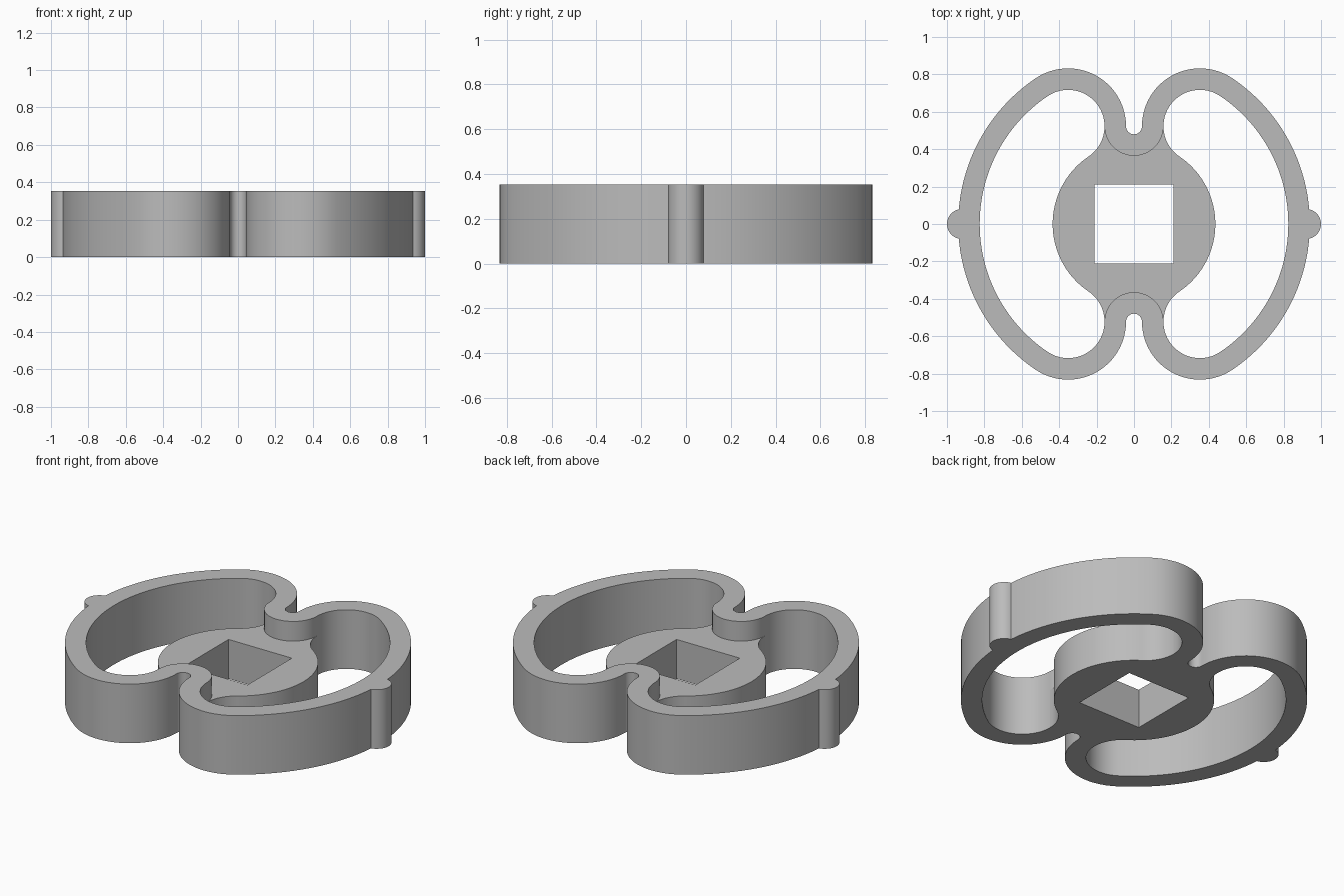
import bpy, bmesh
from math import sin, cos, radians, degrees, atan2, sqrt

if "Cube" in bpy.data.objects:
    bpy.data.objects.remove(bpy.data.objects["Cube"])

HEIGHT, HUB_HEIGHT = 0.354, 0.236
HALF_WALL = 0.0575
BAND_R, LOBE_R, NOTCH_R = 0.8825, 0.2525, 0.1
NUB_X, NUB_R = 0.92, 0.08
HOLE = 0.21

# The wall centreline is a chain of tangent arcs: band, lobe, notch
LOBE_X = LOBE_R + NOTCH_R
LOBE_Y = sqrt((BAND_R - LOBE_R) ** 2 - LOBE_X ** 2)
TANGENT = degrees(atan2(LOBE_Y, LOBE_X))

grey = bpy.data.materials.new("plain grey")
grey.use_nodes = True
grey.diffuse_color = (0.5, 0.5, 0.5, 1)
grey.node_tree.nodes["Principled BSDF"].inputs["Base Color"].default_value = (0.5, 0.5, 0.5, 1)


def arc(cx, cy, r, start, end, steps):
    angles = [radians(start + (end - start) * i / steps) for i in range(steps + 1)]
    return [(cx + r * cos(a), cy + r * sin(a)) for a in angles]


def mirror_quarter(quarter):
    """Close a loop from its +x +y quarter, dropping repeated points."""
    half = quarter + [(-x, y) for x, y in reversed(quarter)]
    loop = half + [(x, -y) for x, y in reversed(half)]
    clean = []
    for p in loop:
        if not clean or abs(p[0] - clean[-1][0]) + abs(p[1] - clean[-1][1]) > 1e-5:
            clean.append(p)
    if abs(clean[0][0] - clean[-1][0]) + abs(clean[0][1] - clean[-1][1]) < 1e-5:
        clean.pop()
    return clean


def wall_quarter(offset, start=0):
    return (arc(0, 0, BAND_R + offset, start, TANGENT, 24)
            + arc(LOBE_X, LOBE_Y, LOBE_R + offset, TANGENT, 180, 24)
            + arc(0, LOBE_Y, NOTCH_R - offset, 0, -90, 12))


def extrude_loops(name, loops, height):
    """Fill nested loops (inner ones become holes) and extrude them upward."""
    curve = bpy.data.curves.new(name, "CURVE")
    curve.dimensions = "2D"
    curve.fill_mode = "BOTH"
    curve.extrude = height / 2
    for loop in loops:
        spline = curve.splines.new("POLY")
        spline.points.add(len(loop) - 1)
        for point, (x, y) in zip(spline.points, loop):
            point.co = (x, y, 0, 1)
        spline.use_cyclic_u = True
    obj = bpy.data.objects.new(name, curve)
    bpy.context.collection.objects.link(obj)
    bpy.ops.object.select_all(action="DESELECT")
    obj.select_set(True)
    bpy.context.view_layer.objects.active = obj
    bpy.ops.object.convert(target="MESH")
    obj = bpy.context.view_layer.objects.active
    bm = bmesh.new()
    bm.from_mesh(obj.data)
    bmesh.ops.remove_doubles(bm, verts=bm.verts, dist=1e-5)
    bmesh.ops.translate(bm, verts=bm.verts, vec=(0, 0, height / 2))
    bmesh.ops.recalc_face_normals(bm, faces=bm.faces)
    bm.to_mesh(obj.data)
    bm.free()
    obj.data.materials.clear()
    obj.data.materials.append(grey)
    bpy.ops.object.shade_smooth_by_angle(angle=radians(30))
    return obj


# Flexible outer wall, with a rounded nub on each side
outer_r = BAND_R + HALF_WALL
meet_x = (outer_r ** 2 + NUB_X ** 2 - NUB_R ** 2) / (2 * NUB_X)
meet_y = sqrt(outer_r ** 2 - meet_x ** 2)
nub = arc(NUB_X, 0, NUB_R, 0, degrees(atan2(meet_y, meet_x - NUB_X)), 10)
outer = nub + wall_quarter(HALF_WALL, degrees(atan2(meet_y, meet_x)))
inner = wall_quarter(-HALF_WALL)
extrude_loops("spring_wall", [mirror_quarter(outer), mirror_quarter(inner)], HEIGHT)

# Lower hub, flared into the notches of the wall, with a square shaft hole
inner_lobe = LOBE_R - HALF_WALL
hub = (arc(0, 0, BAND_R - 2 * LOBE_R + HALF_WALL, 0, TANGENT, 24)
       + arc(LOBE_X, LOBE_Y, inner_lobe, TANGENT + 180, 180, 12)
       + arc(0, LOBE_Y, NOTCH_R + HALF_WALL, 0, -90, 12))
extrude_loops("hub", [mirror_quarter(hub), mirror_quarter([(HOLE, HOLE)])], HUB_HEIGHT)
